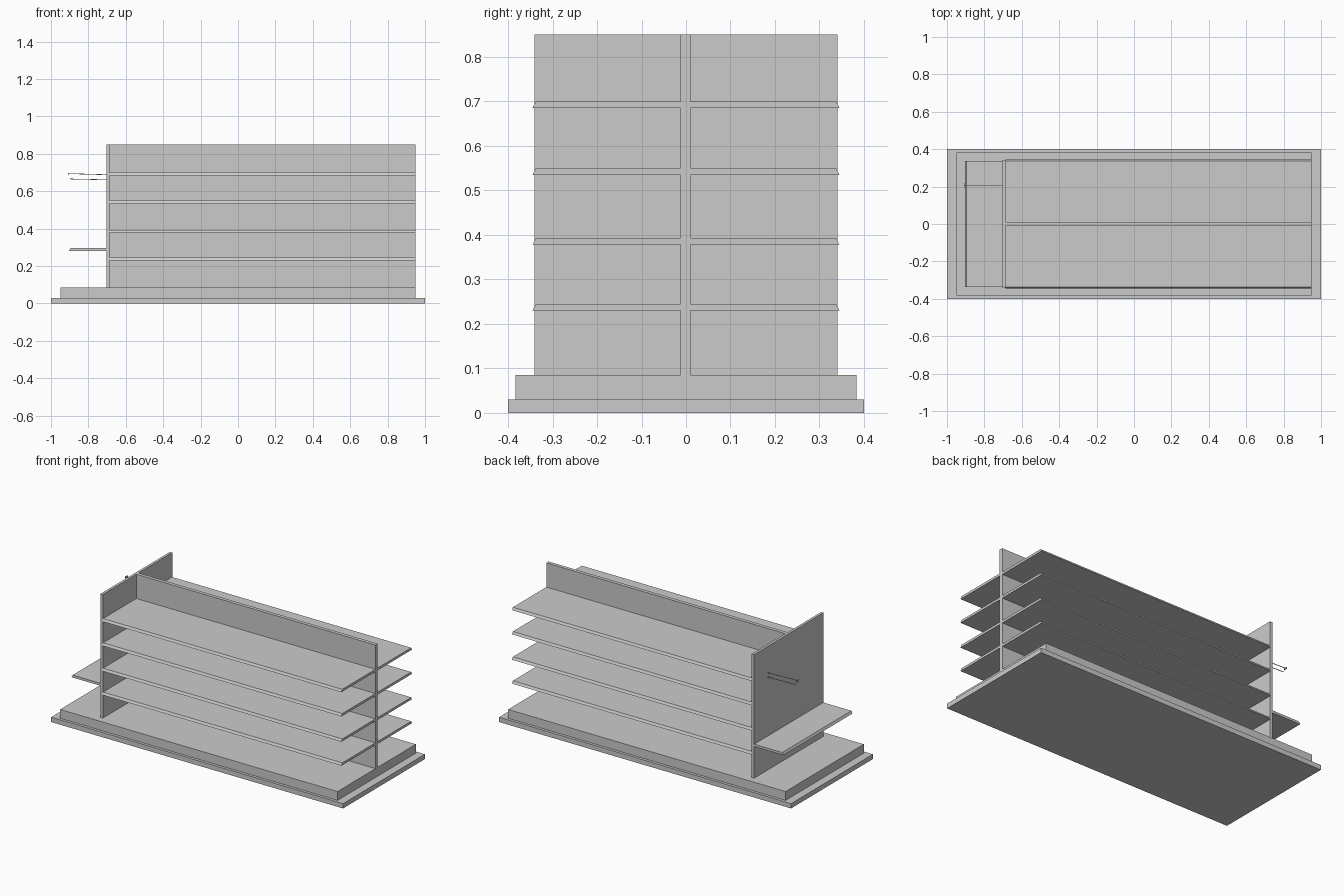
import bpy, bmesh
from mathutils import Vector

if "Cube" in bpy.data.objects:
    bpy.data.objects.remove(bpy.data.objects["Cube"])


def mesh_object(name, verts, faces):
    me = bpy.data.meshes.new(name)
    me.from_pydata(verts, [], faces)
    bm = bmesh.new()
    bm.from_mesh(me)
    bmesh.ops.recalc_face_normals(bm, faces=bm.faces)
    bm.to_mesh(me)
    bm.free()
    ob = bpy.data.objects.new(name, me)
    bpy.context.collection.objects.link(ob)
    return ob


def prism(name, profile, direction):
    # Extrude a planar profile along a vector
    d = Vector(direction)
    n = len(profile)
    verts = [Vector(p) for p in profile] + [Vector(p) + d for p in profile]
    faces = [list(range(n)), list(range(n, 2 * n))]
    faces += [[i, (i + 1) % n, (i + 1) % n + n, i + n] for i in range(n)]
    return mesh_object(name, verts, faces)


def box(name, x, y, z):
    prof = [(x[0], y[0], z[0]), (x[1], y[0], z[0]), (x[1], y[1], z[0]), (x[0], y[1], z[0])]
    return prism(name, prof, (0, 0, z[1] - z[0]))


def wire(name, points, radius):
    cu = bpy.data.curves.new(name, 'CURVE')
    cu.dimensions = '3D'
    cu.bevel_depth = radius
    cu.bevel_resolution = 1
    cu.use_fill_caps = True
    sp = cu.splines.new('POLY')
    sp.points.add(len(points) - 1)
    for p, co in zip(sp.points, points):
        p.co = (*co, 1)
    ob = bpy.data.objects.new(name, cu)
    bpy.context.collection.objects.link(ob)
    return ob


SEAM, END = -0.688, 0.95

# Stepped base in two sections: end cap and main run
for label, x0, x1, px0, px1 in (("end", -1.0, SEAM, -0.95, SEAM), ("main", SEAM, 1.0, SEAM, END)):
    box(label + "_base", (x0, x1), (-0.4, 0.4), (0, 0.03))
    box(label + "_plinth", (px0, px1), (-0.383, 0.383), (0.03, 0.085))

# Upright panels
box("end_panel", (-0.704, SEAM), (-0.34, 0.34), (0.085, 0.85))
box("centre_panel", (SEAM, END), (-0.012, 0.01), (0.085, 0.85))

# Main shelves on both sides, with a slanted front lip
for i, top in enumerate((0.245, 0.393, 0.55, 0.70)):
    for side, inner, s in (("front", -0.012, -1), ("back", 0.01, 1)):
        prof = [(SEAM, inner, top - 0.015), (SEAM, s * 0.345, top - 0.015),
                (SEAM, s * 0.337, top), (SEAM, inner, top)]
        prism(f"{side}_shelf_{i + 1}", prof, (END - SEAM, 0, 0))

# End shelf with the same slanted lip
prism("end_shelf", [(-0.704, -0.338, 0.28), (-0.904, -0.338, 0.28),
                    (-0.896, -0.338, 0.295), (-0.704, -0.338, 0.295)], (0, 0.676, 0))

# Display hook: two wires and a small price tag
wire("hook_upper_wire", [(-0.704, 0.207, 0.688), (-0.906, 0.207, 0.694)], 0.002)
wire("hook_lower_wire", [(-0.704, 0.207, 0.661), (-0.892, 0.207, 0.665), (-0.898, 0.207, 0.668)], 0.002)
box("hook_tag", (-0.91, -0.906), (0.196, 0.218), (0.686, 0.697))
